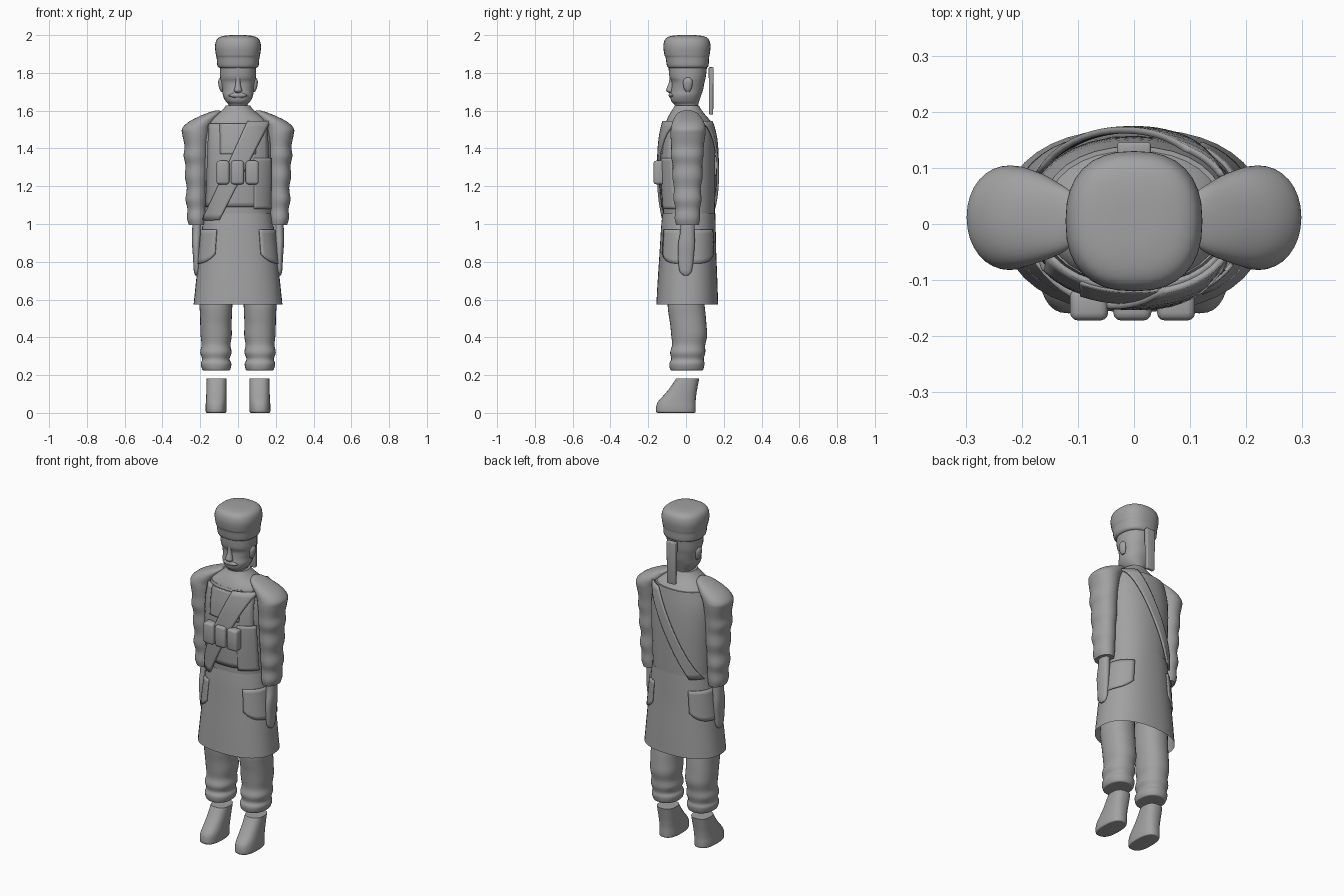
import bpy, bmesh, math

if "Cube" in bpy.data.objects:
    bpy.data.objects.remove(bpy.data.objects["Cube"])

cloth = bpy.data.materials.new("plain_grey")
cloth.diffuse_color = (0.36, 0.36, 0.36, 1)
cloth.use_nodes = True
cloth.node_tree.nodes["Principled BSDF"].inputs["Base Color"].default_value = cloth.diffuse_color


def finish(name, bm, angle=45):
    bmesh.ops.recalc_face_normals(bm, faces=bm.faces)
    me = bpy.data.meshes.new(name)
    bm.to_mesh(me)
    bm.free()
    me.materials.append(cloth)
    ob = bpy.data.objects.new(name, me)
    bpy.context.collection.objects.link(ob)
    bpy.ops.object.select_all(action='DESELECT')
    ob.select_set(True)
    bpy.context.view_layer.objects.active = ob
    bpy.ops.object.shade_smooth_by_angle(angle=math.radians(angle))
    return ob


def dense(rings, k=4):
    """Smooth curve through the rings (z, x0, x1, y0, y1)."""
    out, n = [], len(rings)
    for i in range(n - 1):
        a, b, c, d = (rings[max(0, min(n - 1, j))] for j in (i - 1, i, i + 1, i + 2))
        for s in range(k):
            t = s / k
            out.append(tuple(0.5 * (2 * q + (r - p) * t + (2 * p - 5 * q + 4 * r - w) * t * t
                                    + (3 * q - p - 3 * r + w) * t ** 3)
                             for p, q, r, w in zip(a, b, c, d)))
    return out + [rings[-1]]


def point(ring, ang, power, grow=0.0):
    z, x0, x1, y0, y1 = ring
    c, s = math.cos(ang), math.sin(ang)
    f = lambda v: math.copysign(abs(v) ** (2 / power), v)
    return ((x0 + x1) / 2 + ((x1 - x0) / 2 + grow) * f(c),
            (y0 + y1) / 2 + ((y1 - y0) / 2 + grow) * f(s), z)


def loft(name, rings, power=2.2, n=32, caps=True, side=1):
    bm = bmesh.new()
    rows = []
    for r in rings:
        ps = [point(r, 2 * math.pi * i / n, power) for i in range(n)]
        rows.append([bm.verts.new((side * x, y, z)) for x, y, z in ps])
    for a, b in zip(rows, rows[1:]):
        for i in range(n):
            j = (i + 1) % n
            bm.faces.new((a[i], a[j], b[j], b[i]))
    if caps:
        bm.faces.new(rows[0])
        bm.faces.new(rows[-1])
    return finish(name, bm)


def ring_at(rings, z):
    rings = sorted(rings)
    z = max(rings[0][0], min(rings[-1][0], z))
    for a, b in zip(rings, rings[1:]):
        if z <= b[0]:
            t = (z - a[0]) / (b[0] - a[0])
            return tuple(p + (q - p) * t for p, q in zip(a, b))
    return rings[-1]


def patch(name, base, power, place, grow, thick, nu=8, nv=16):
    """Thin panel lying on a lofted body; place(u, v) gives (angle, z)."""
    bm = bmesh.new()
    g = []
    for j in range(nv + 1):
        row = []
        for i in range(nu + 1):
            ang, z = place(i / nu, j / nv)
            row.append(bm.verts.new(point(ring_at(base, z), ang, power, grow)))
        g.append(row)
    for j in range(nv):
        for i in range(nu):
            bm.faces.new((g[j][i], g[j][i + 1], g[j + 1][i + 1], g[j + 1][i]))
    ob = finish(name, bm)
    m = ob.modifiers.new("thickness", 'SOLIDIFY')
    m.thickness = thick
    m.offset = 0
    return ob


def box(name, x, y, z, bevel, taper=1.0):
    bm = bmesh.new()
    bmesh.ops.create_cube(bm, size=1)
    for v in bm.verts:
        k = taper if v.co.z < 0 else 1
        v.co = ((x[0] + x[1]) / 2 + v.co.x * (x[1] - x[0]) * k,
                (y[0] + y[1]) / 2 + v.co.y * (y[1] - y[0]) * k,
                (z[0] + z[1]) / 2 + v.co.z * (z[1] - z[0]))
    bmesh.ops.bevel(bm, geom=bm.edges[:], offset=bevel, segments=3, affect='EDGES', profile=0.5)
    return finish(name, bm)


def sym(z, rx, y0, y1):
    return (z, -rx, rx, y0, y1)


# Hat: rounded crown above a tucked band
loft("hat", dense([sym(1.825, .09, -.085, .10), sym(1.835, .108, -.10, .118), sym(1.88, .113, -.108, .122),
                   sym(1.895, .117, -.114, .125), sym(1.94, .122, -.12, .13), sym(1.975, .113, -.112, .122),
                   sym(1.992, .09, -.09, .10), sym(1.999, .05, -.05, .06), sym(2.0, .01, -.005, .015)]), 2.4)

# Head, nose, brow, moustache and ears
loft("head", dense([sym(1.60, .055, -.05, .06), sym(1.63, .05, -.06, .064), sym(1.65, .066, -.078, .07),
                    sym(1.68, .08, -.083, .08), sym(1.71, .082, -.078, .09), sym(1.75, .09, -.076, .098),
                    sym(1.78, .095, -.088, .105), sym(1.84, .095, -.093, .112)]))
loft("nose", dense([sym(1.693, .012, -.09, -.06), sym(1.705, .022, -.104, -.06), sym(1.72, .018, -.102, -.06),
                    sym(1.75, .012, -.09, -.06), sym(1.785, .016, -.088, -.06)]), 2, 16)
loft("moustache", dense([sym(1.668, .03, -.085, -.05), sym(1.68, .05, -.092, -.05),
                         sym(1.693, .03, -.088, -.05)]), 2, 20)
for s, w in ((1, "left"), (-1, "right")):
    loft("ear_" + w, dense([(1.70, .075, .09, 0, .02), (1.72, .075, .10, -.012, .03),
                            (1.755, .075, .105, -.015, .035), (1.775, .075, .096, -.005, .025)]), 2, 16, side=s)

# Torso and collar
TP = 2.2
torso = dense([sym(.97, .175, -.12, .148), sym(1.05, .178, -.12, .152), sym(1.2, .184, -.128, .156),
               sym(1.33, .19, -.13, .156), sym(1.45, .188, -.122, .15), sym(1.545, .165, -.105, .138)])
loft("torso", torso, TP)
loft("collar", dense([sym(1.535, .165, -.108, .138), sym(1.56, .145, -.098, .118), sym(1.59, .10, -.082, .092),
                      sym(1.615, .073, -.066, .075), sym(1.628, .064, -.06, .068)]))

# Skirt, open at the hem
SP = 2.3
skirt = dense([sym(1.055, .18, -.125, .155), sym(.98, .19, -.132, .157), sym(.85, .206, -.14, .16),
               sym(.7, .222, -.15, .166), sym(.575, .235, -.157, .17)])
loft("skirt", skirt, SP, 40, caps=False)


def body_angle(x, z, front):
    r = ring_at(torso, z)
    c = max(-1, min(1, x / r[2]))
    a = math.acos(math.copysign(abs(c) ** (TP / 2), c))
    return -a if front else a


def slanted(top, bottom, z0, z1, front):
    def place(u, v):
        z = z0 + (z1 - z0) * v
        left, right = (bottom[i] + (top[i] - bottom[i]) * v for i in (0, 1))
        return body_angle(left + (right - left) * u, z, front), z
    return place


# Chest panels and shoulder straps
patch("vest_front", torso, TP, slanted((-.15, .15), (-.165, .165), 1.09, 1.53, True), .004, .012, 16)
patch("bib", torso, TP, slanted((-.09, .09), (-.09, .09), 1.37, 1.53, True), .011, .008, 10)
patch("vest_flap", torso, TP, slanted((.08, .165), (.08, .165), 1.08, 1.35, True), .011, .008)
patch("front_strap", torso, TP, slanted((.045, .155), (-.17, -.09), 1.02, 1.545, True), .018, .012)
patch("back_strap", torso, TP, slanted((.085, .15), (-.165, -.11), 1.04, 1.55, False), .012, .012)

# Ammunition pouches
for i, x in enumerate((-.08, -.003, .075)):
    box(f"pouch_{i + 1}", (x - .034, x + .034), (-.172, -.115), (1.21, 1.335), .014)

# Barrel behind the head
box("barrel", (-.03, .03), (.12, .146), (1.58, 1.83), .005, .85)

arm = dense([(.995, .172, .26, -.052, .068), (1.03, .168, .27, -.06, .074), (1.08, .168, .268, -.056, .074),
             (1.13, .165, .278, -.066, .082), (1.19, .164, .271, -.064, .078), (1.25, .16, .281, -.072, .088),
             (1.31, .158, .278, -.07, .086), (1.36, .156, .288, -.08, .092), (1.41, .155, .283, -.078, .094),
             (1.47, .148, .294, -.082, .102), (1.505, .14, .296, -.08, .104), (1.54, .12, .262, -.072, .095),
             (1.57, .10, .205, -.058, .076), (1.59, .092, .155, -.04, .058), (1.602, .095, .115, -.01, .025)])
hand = dense([(.728, .212, .226, -.012, .012), (.75, .204, .234, -.034, .03), (.82, .2, .238, -.042, .04),
              (.89, .198, .243, -.042, .046), (.95, .194, .243, -.032, .046), (1.01, .194, .241, -.028, .046)])
leg = dense([(.225, .055, .175, -.07, .075), (.228, .042, .188, -.083, .09), (.26, .035, .197, -.088, .098),
             (.285, .045, .19, -.078, .094), (.32, .034, .2, -.084, .102), (.36, .04, .193, -.074, .102),
             (.41, .033, .198, -.078, .112), (.47, .034, .2, -.084, .108), (.52, .032, .201, -.092, .104),
             (.58, .03, .204, -.097, .098), (.70, .03, .2, -.09, .095)])
boot = dense([(0, .07, .16, -.14, .04), (.004, .062, .17, -.157, .05), (.03, .06, .172, -.158, .051),
              (.06, .06, .17, -.148, .051), (.10, .06, .168, -.112, .055), (.14, .06, .167, -.08, .062),
              (.183, .06, .166, -.052, .07)])

for s, w in ((1, "left"), (-1, "right")):
    # Sleeve, hand, trouser leg and boot
    loft("sleeve_" + w, arm, 2.1, side=s)
    loft("hand_" + w, hand, 2.2, 20, side=s)
    loft("trouser_leg_" + w, leg, 2.2, side=s)
    loft("boot_" + w, boot, 2.5, side=s)

    # Rounded pocket wrapping each hip
    def hip(u, v, s=s):
        a = math.radians(-58 + 116 * u)
        z = .97 - v * (.18 - .05 * abs(2 * u - 1) ** 4)
        return (a if s > 0 else math.pi - a), z
    patch("hip_pocket_" + w, skirt, SP, hip, .003, .008, 16, 8)
